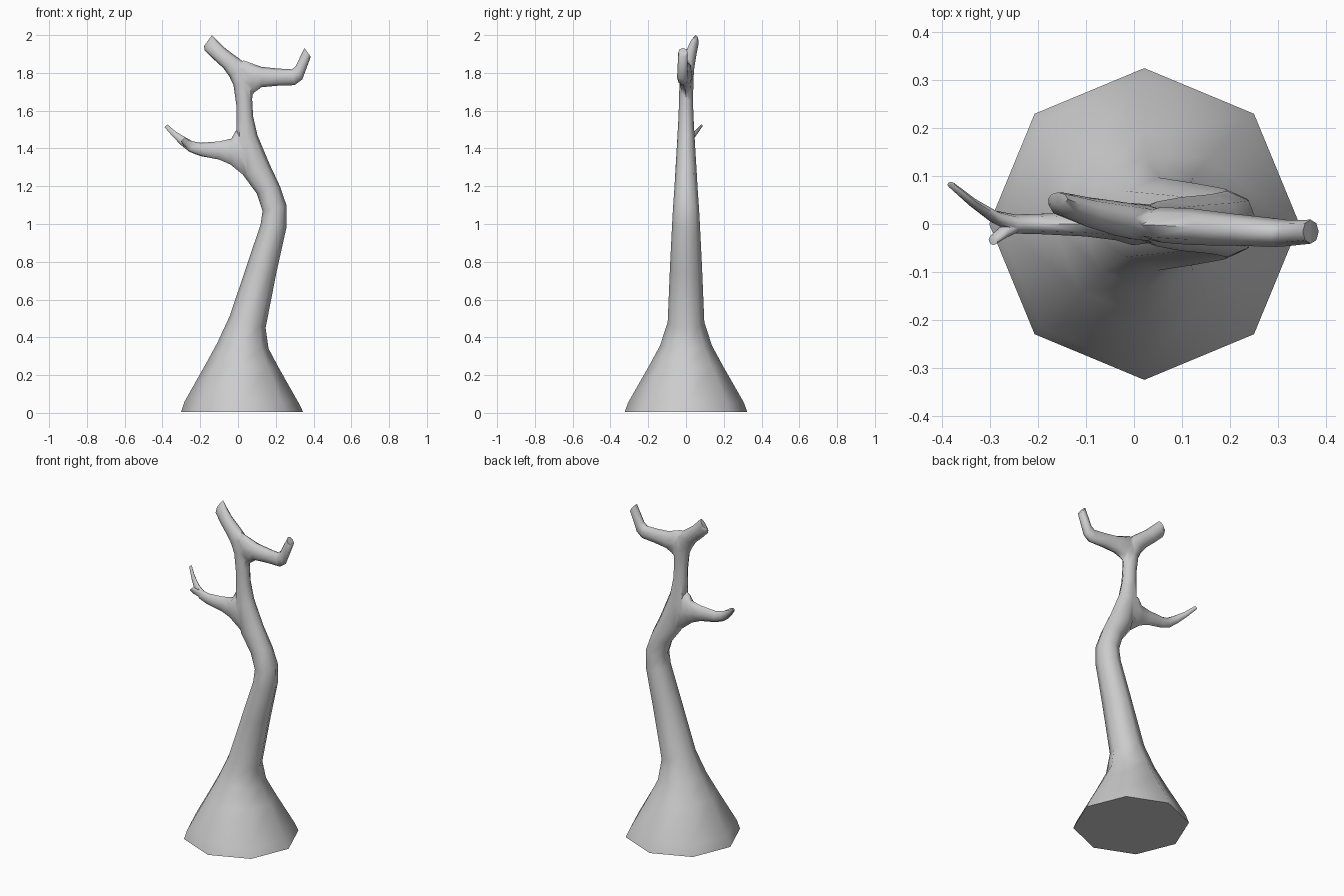
import bpy, bmesh, math
from mathutils import Vector

SIDES = 8


def limb(name, rings, base_z=None):
    """Loft of elliptical rings: (x1, z1, x2, z2, y centre, y half width)."""
    bm = bmesh.new()
    loops = []
    for x1, z1, x2, z2, y, ry in rings:
        mid = Vector(((x1 + x2) / 2, y, (z1 + z2) / 2))
        half = Vector(((x2 - x1) / 2, 0, (z2 - z1) / 2))
        loops.append([bm.verts.new(mid + half * math.cos(a) + Vector((0, ry * math.sin(a), 0)))
                      for a in (2 * math.pi * i / SIDES for i in range(SIDES))])
    for a, b in zip(loops, loops[1:]):
        for i in range(SIDES):
            j = (i + 1) % SIDES
            bm.faces.new((a[i], a[j], b[j], b[i]))
    bm.faces.new(loops[0])
    bm.faces.new(loops[-1])
    bmesh.ops.recalc_face_normals(bm, faces=bm.faces)
    me = bpy.data.meshes.new(name)
    bm.to_mesh(me)
    bm.free()
    ob = bpy.data.objects.new(name, me)
    bpy.context.collection.objects.link(ob)
    return ob


# Trunk, flared at the base and running on into the upper left limb
trunk = limb("tree_trunk", [
    (-.302, .004, .345, .004, 0, .325),
    (-.283, .06, .32, .055, 0, .305),
    (-.17, .26, .215, .24, 0, .195),
    (-.11, .37, .162, .34, 0, .138),
    (-.045, .51, .146, .45, 0, .097),
    (.05, .79, .204, .746, 0, .085),
    (.12, 1.0, .256, .98, 0, .074),
    (.13, 1.07, .258, 1.095, 0, .069),
    (.10, 1.16, .222, 1.2, 0, .062),
    (.03, 1.255, .167, 1.317, 0, .056),
    (-.005, 1.40, .103, 1.47, 0, .047),
    (-.008, 1.55, .08, 1.57, 0, .04),
    (-.009, 1.63, .075, 1.66, 0, .037),
    (-.024, 1.735, .08, 1.75, .002, .037),
    (-.045, 1.78, .045, 1.845, .005, .037),
    (-.077, 1.825, 0, 1.88, .012, .036),
    (-.13, 1.873, -.065, 1.928, .025, .031),
    (-.178, 1.92, -.11, 1.972, .04, .025),
    (-.179, 1.943, -.138, 2.0, .052, .014),
])

# Upper right limb with upturned end
upper = limb("upper_branch", [
    (.06, 1.665, -.02, 1.84, 0, .03),
    (.088, 1.698, .03, 1.866, -.002, .037),
    (.124, 1.724, .124, 1.832, -.006, .038),
    (.21, 1.732, .21, 1.823, -.012, .033),
    (.30, 1.735, .286, 1.819, -.018, .03),
    (.34, 1.765, .305, 1.835, -.019, .027),
    (.385, 1.885, .352, 1.932, -.016, .025),
])

# Lower left limb thinning to a twig
lower = limb("lower_branch", [
    (.115, 1.19, .03, 1.5, 0, .036),
    (.005, 1.278, -.011, 1.495, 0, .044),
    (-.04, 1.315, -.035, 1.452, 0, .034),
    (-.1, 1.341, -.1, 1.437, 0, .026),
    (-.2, 1.36, -.2, 1.43, 0, .021),
    (-.257, 1.382, -.24, 1.438, 0, .02),
    (-.302, 1.418, -.278, 1.458, .014, .014),
    (-.345, 1.462, -.328, 1.488, .045, .01),
    (-.389, 1.513, -.374, 1.527, .082, .006),
])

# Broken stub beside the twig
stub = limb("branch_stub", [
    (-.25, 1.39, -.23, 1.425, -.003, .013),
    (-.285, 1.412, -.262, 1.445, -.018, .014),
    (-.303, 1.438, -.283, 1.458, -.033, .011),
])

# Weld the limbs into the trunk
bpy.context.view_layer.objects.active = trunk
for part in (upper, lower, stub):
    mod = trunk.modifiers.new("union", 'BOOLEAN')
    mod.operation = 'UNION'
    mod.solver = 'EXACT'
    mod.object = part
    bpy.ops.object.modifier_apply(modifier=mod.name)
    bpy.data.objects.remove(part)

# Smooth bark, sharp cut ends
for ob in bpy.context.selected_objects:
    ob.select_set(False)
trunk.select_set(True)
bpy.ops.object.shade_smooth_by_angle(angle=math.radians(68))
